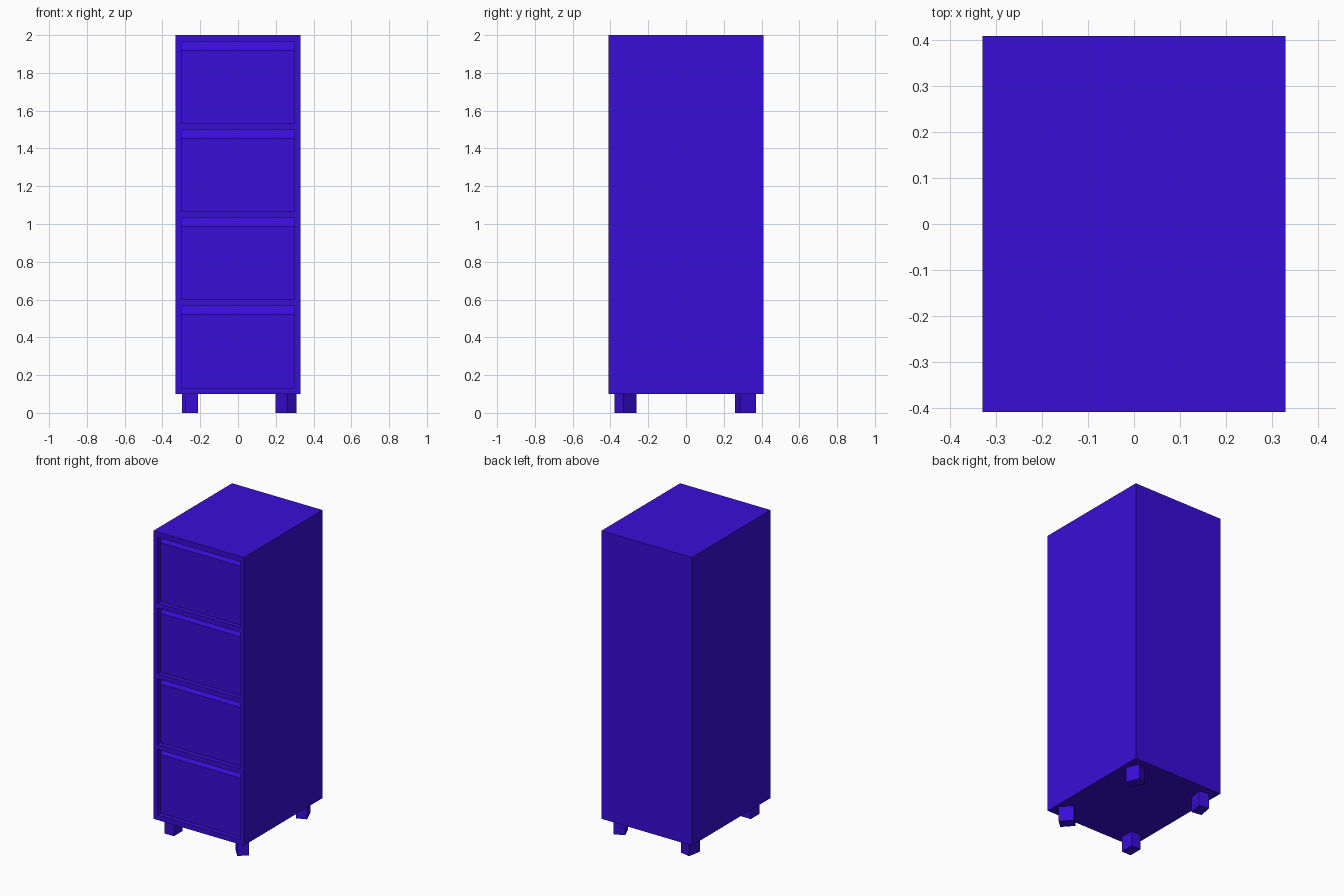
import bpy, bmesh
from math import radians
from mathutils import Matrix, Vector

cube = bpy.data.objects.get("Cube")
if cube:
    bpy.data.objects.remove(cube, do_unlink=True)

paint = bpy.data.materials.new("blue_violet_paint")
paint.use_nodes = True
color = (0.04, 0.004, 0.68, 1.0)
paint.diffuse_color = color
paint.node_tree.nodes["Principled BSDF"].inputs["Base Color"].default_value = color

HALF_W, HALF_D, BASE, TOP = 0.33, 0.41, 0.10, 2.0
OPEN_W, OPEN_H, PITCH, FIRST = 0.30, 0.433, 0.466, 0.133
RECESS, SETBACK = 0.08, 0.03
BOTTOMS = [FIRST + i * PITCH for i in range(4)]


def finish(name, bm):
    bmesh.ops.recalc_face_normals(bm, faces=bm.faces)
    mesh = bpy.data.meshes.new(name)
    bm.to_mesh(mesh)
    bm.free()
    mesh.materials.append(paint)
    obj = bpy.data.objects.new(name, mesh)
    bpy.context.collection.objects.link(obj)
    return obj


def box(size, center, turn=0):
    bm = bmesh.new()
    place = Matrix.Translation(center) @ Matrix.Rotation(radians(turn), 4, "Z")
    bmesh.ops.create_cube(bm, size=1, matrix=place @ Matrix.Diagonal((*size, 1)))
    return bm


# Cabinet: one solid block with four openings pushed into its front
bm = box((2 * HALF_W, 2 * HALF_D, TOP - BASE), (0, 0, (TOP + BASE) / 2))
cuts = [((x, 0, 0), (1, 0, 0)) for x in (-OPEN_W, OPEN_W)]
cuts += [((0, 0, z + h), (0, 0, 1)) for z in BOTTOMS for h in (0, OPEN_H)]
for co, no in cuts:
    front = [f for f in bm.faces if f.normal.y < -0.9]
    edges = list({e for f in front for e in f.edges})
    verts = list({v for f in front for v in f.verts})
    bmesh.ops.bisect_plane(bm, geom=verts + edges + front, plane_co=co, plane_no=no)
    bm.normal_update()


def is_opening(face):
    c = face.calc_center_median()
    return (face.normal.y < -0.9 and abs(c.x) < OPEN_W
            and any(z < c.z < z + OPEN_H for z in BOTTOMS))


openings = [f for f in bm.faces if is_opening(f)]
for face in bmesh.ops.extrude_discrete_faces(bm, faces=openings)["faces"]:
    bmesh.ops.translate(bm, verts=face.verts, vec=(0, RECESS, 0))
finish("cabinet", bm)

# Drawer fronts: set back, with a sloped finger pull along the top edge
for i, z in enumerate(BOTTOMS):
    y, back = -HALF_D + SETBACK, -HALF_D + RECESS
    profile = [(back, z), (y, z), (y, z + 0.388), (y + 0.035, z + OPEN_H), (back, z + OPEN_H)]
    bm = bmesh.new()
    side = bm.faces.new([bm.verts.new((-OPEN_W, py, pz)) for py, pz in profile])
    grown = bmesh.ops.extrude_face_region(bm, geom=[side], use_keep_orig=True)["geom"]
    moved = [v for v in grown if isinstance(v, bmesh.types.BMVert)]
    bmesh.ops.translate(bm, verts=moved, vec=Vector((2 * OPEN_W, 0, 0)))
    finish(f"drawer_front_{i + 1}", bm)

# Feet: rectangular blocks, each turned a little differently
feet = {
    "front_left_foot": (0.254, -0.32, 42),
    "front_right_foot": (-0.246, -0.32, 0),
    "back_left_foot": (0.254, 0.315, 23),
    "back_right_foot": (-0.254, 0.315, -10),
}
for name, (x, y, turn) in feet.items():
    finish(name, box((0.069, 0.092, BASE), (x, y, BASE / 2), turn))
